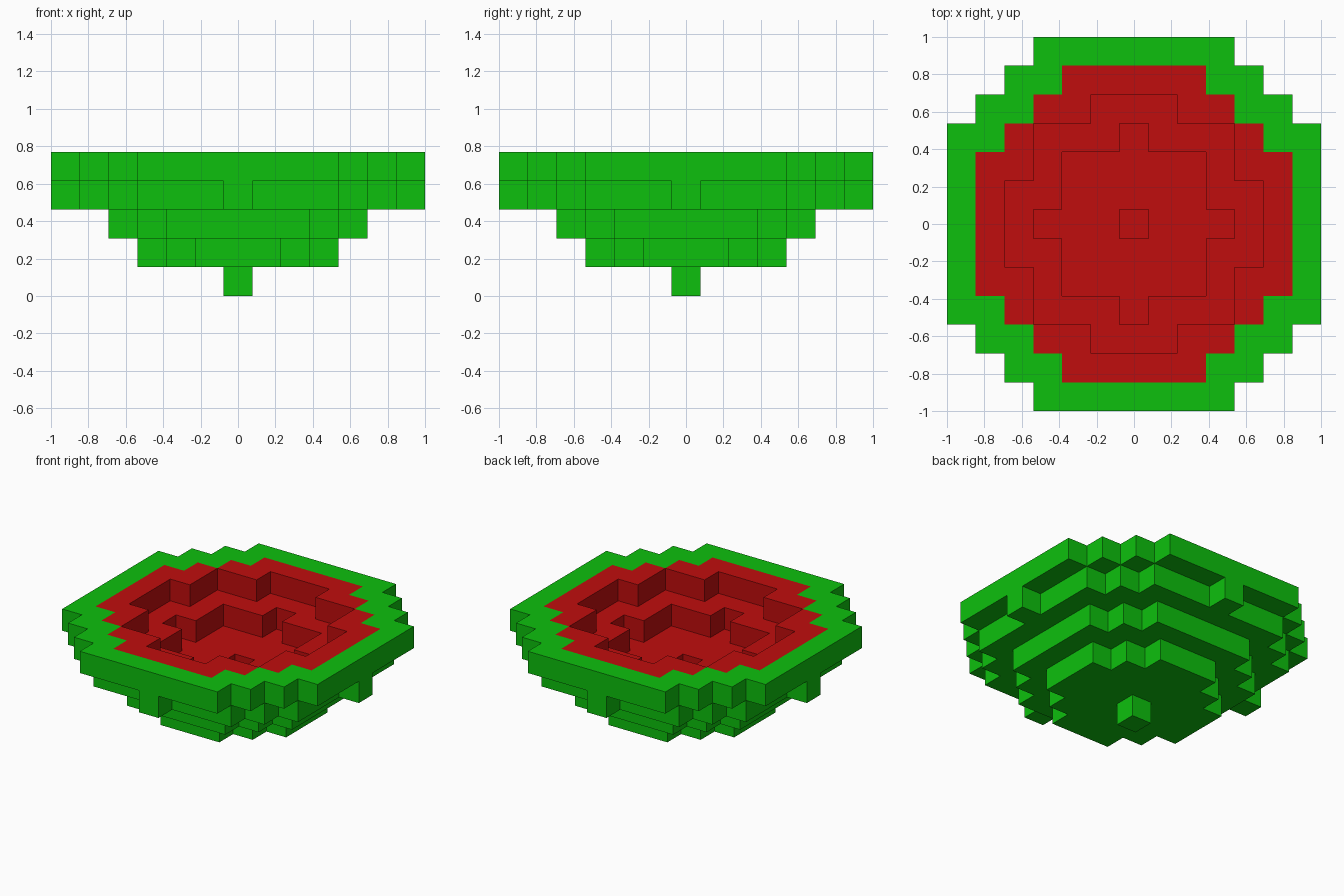
import bpy, bmesh
from mathutils import Vector

cube = bpy.data.objects.get("Cube")
if cube:
    bpy.data.objects.remove(cube, do_unlink=True)

U = 2 / 13  # block size; the bowl is 13 blocks wide


def material(name, rgb):
    m = bpy.data.materials.new(name)
    m.diffuse_color = (*rgb, 1)
    m.use_nodes = True
    m.node_tree.nodes["Principled BSDF"].inputs["Base Color"].default_value = (*rgb, 1)
    return m


GREEN = material("rind green", (0.004, 0.53, 0.004))
RED = material("flesh red", (0.53, 0.004, 0.004))


def disc(layer, half_widths):
    """Blocky disc: half width in blocks for each row counted from the centre."""
    return {(x, y, layer) for row, w in enumerate(half_widths)
            for y in {row, -row} for x in range(-w, w + 1)}


# Stacked discs from the foot up to the rim (layer 3 has four single-block lugs)
foot = disc(0, [0])
body = (disc(1, [3, 3, 2, 1]) | disc(2, [4, 4, 4, 3, 2])
        | disc(3, [6, 5, 5, 5, 4, 3, 0]) | disc(4, [6, 6, 6, 6, 5, 4, 3]))
# Stepped hollow, and the coloured area it sits in on the top face
hollow = disc(2, [0]) | disc(3, [3, 2, 2, 0]) | disc(4, [4, 4, 3, 3, 1])
mouth = disc(5, [5, 5, 5, 4, 3, 2])
body -= hollow
solid = foot | body
DIRECTIONS = [(1, 0, 0), (-1, 0, 0), (0, 1, 0), (0, -1, 0), (0, 0, 1), (0, 0, -1)]


def build(name, cells, inside):
    """Skin the open sides of the blocks; inside picks flesh or rind sides."""
    bm = bmesh.new()
    for cell in sorted(cells):
        for d in DIRECTIONS:
            nxt = tuple(c + k for c, k in zip(cell, d))
            if nxt in solid or (nxt in hollow or nxt in mouth) != inside:
                continue
            n = Vector(d)
            a = Vector((d[1], d[2], d[0]))
            b = n.cross(a)
            mid = Vector(cell) + Vector((0, 0, 0.5)) + n / 2
            bm.faces.new([bm.verts.new((mid + (a * s + b * t) / 2) * U)
                          for s, t in ((-1, -1), (1, -1), (1, 1), (-1, 1))])
    bmesh.ops.remove_doubles(bm, verts=bm.verts[:], dist=0.001)
    mesh = bpy.data.meshes.new(name)
    bm.to_mesh(mesh)
    bm.free()
    mesh.materials.append(RED if inside else GREEN)
    obj = bpy.data.objects.new(name, mesh)
    bpy.context.collection.objects.link(obj)


build("foot", foot, False)
build("outer_rind", body, False)
build("inner_flesh", body, True)
